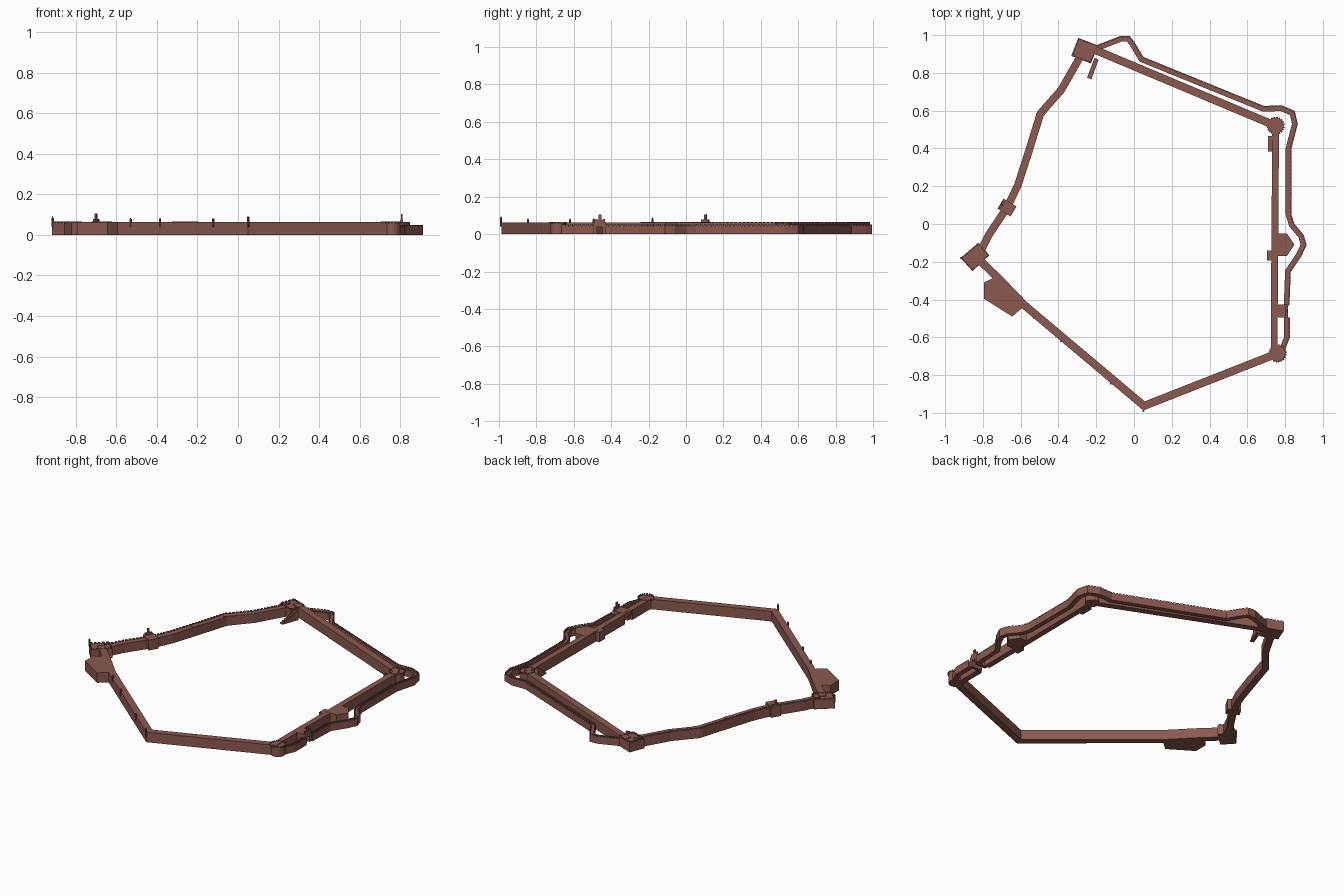
import bpy, bmesh, math
from mathutils import Vector

if "Cube" in bpy.data.objects:
    bpy.data.objects.remove(bpy.data.objects["Cube"])

brick = bpy.data.materials.new("brick")
brick.diffuse_color = (0.26, 0.1, 0.08, 1)
brick.use_nodes = True
brick.node_tree.nodes["Principled BSDF"].inputs["Base Color"].default_value = brick.diffuse_color
H = 0.063


def finish(bm, name):
    bmesh.ops.recalc_face_normals(bm, faces=bm.faces[:])
    me = bpy.data.meshes.new(name)
    bm.to_mesh(me)
    bm.free()
    ob = bpy.data.objects.new(name, me)
    ob.data.materials.append(brick)
    bpy.context.collection.objects.link(ob)
    return ob


def offset_points(path, d):
    """Mitred parallel path; positive d is to the left (outside, going clockwise)."""
    pts = [Vector(p) for p in path]
    out = []
    for i, p in enumerate(pts):
        a = (p - pts[i - 1]).normalized() if i else (pts[1] - p).normalized()
        b = (pts[i + 1] - p).normalized() if i < len(pts) - 1 else a
        n1, n2 = Vector((-a.y, a.x)), Vector((-b.y, b.x))
        m = (n1 + n2).normalized()
        out.append(p + m * d / max(m.dot(n1), 0.5))
    return out


def sweep(name, path, profile):
    bm = bmesh.new()
    cols = [[bm.verts.new((p.x, p.y, z)) for p in offset_points(path, d)] for d, z in profile]
    n = len(cols)
    for i in range(len(path) - 1):
        for j in range(n):
            k = (j + 1) % n
            bm.faces.new((cols[j][i], cols[j][i + 1], cols[k][i + 1], cols[k][i]))
    for end in (0, -1):
        bm.faces.new([c[end] for c in cols])
    return finish(bm, name)


def wall(name, path, w=0.042, h=H):
    return sweep(name, path, [(-w / 2, 0), (w / 2, 0), (w / 2, h), (-w / 2, h)])


def prism(name, pts, z0=0, z1=H):
    bm = bmesh.new()
    lo = [bm.verts.new((x, y, z0)) for x, y in pts]
    hi = [bm.verts.new((x, y, z1)) for x, y in pts]
    bm.faces.new(lo)
    bm.faces.new(hi)
    for i in range(len(pts)):
        k = (i + 1) % len(pts)
        bm.faces.new((lo[i], lo[k], hi[k], hi[i]))
    return finish(bm, name)


def add_box(bm, c, s, ang=0):
    ux, uy = Vector((math.cos(ang), math.sin(ang), 0)), Vector((-math.sin(ang), math.cos(ang), 0))
    v = [[[bm.verts.new(Vector(c) + ux * s[0] * i + uy * s[1] * j + Vector((0, 0, s[2] * k)))
           for k in (-.5, .5)] for j in (-.5, .5)] for i in (-.5, .5)]
    for q in (v[0][0] + v[0][1][::-1], v[1][0] + v[1][1][::-1],
              v[0][0] + v[1][0][::-1], v[0][1] + v[1][1][::-1],
              [v[0][0][0], v[0][1][0], v[1][1][0], v[1][0][0]],
              [v[0][0][1], v[0][1][1], v[1][1][1], v[1][0][1]]):
        bm.faces.new(q)


def boxes(name, items):
    bm = bmesh.new()
    for it in items:
        add_box(bm, *it)
    return finish(bm, name)


def merlons(name, path, d, z0, z1, thick=0.006, pitch=0.022, fill=0.65):
    pts = offset_points(path, d)
    items = []
    for a, b in zip(pts, pts[1:]):
        t = b - a
        n = max(1, round(t.length / pitch))
        for i in range(n):
            c = a + t * (i + 0.5) / n
            items.append(((c.x, c.y, (z0 + z1) / 2), (t.length / n * fill, thick, z1 - z0), math.atan2(t.y, t.x)))
    return boxes(name, items)


def ngon(cx, cy, r, n=20):
    return [(cx + r * math.cos(math.tau * i / n), cy + r * math.sin(math.tau * i / n)) for i in range(n)]


# main curtain walls
wall("north_east_wall", [(-0.25, 0.94), (0.75, 0.52)])
wall("east_wall_north", [(0.75, 0.52), (0.743, -0.425)], 0.036)
wall("east_wall_south", [(0.742, -0.497), (0.742, -0.685)], 0.036)
wall("south_wall", [(0.76, -0.685), (0.053, -0.963), (-0.58, -0.43), (-0.71, -0.295), (-0.84, -0.17)])
west = [(-0.82, -0.16), (-0.77, -0.06), (-0.67, 0.09), (-0.615, 0.205), (-0.565, 0.36),
        (-0.495, 0.585), (-0.385, 0.71), (-0.265, 0.92)]
wall("west_wall", west, 0.04, 0.058)
merlons("west_wall_merlons", west, 0.016, 0.057, 0.065)

# small steps where the west wall changes direction
boxes("west_wall_buttresses", [((-0.562, 0.37, 0.03), (0.05, 0.04, 0.06), 1.25),
                               ((-0.49, 0.588, 0.03), (0.05, 0.04, 0.06), 0.9)])

# corner bastions
nw = [(-0.295, 0.985), (-0.19, 0.945), (-0.228, 0.85), (-0.332, 0.89)]
sw = [(-0.918, -0.18), (-0.825, -0.1), (-0.765, -0.165), (-0.855, -0.25)]
for name, c in (("north_west_bastion", nw), ("west_bastion", sw)):
    prism(name, c, 0, 0.058)
    merlons(name + "_merlons", c + [c[0]], -0.004, 0.057, 0.066)
prism("south_west_bastion", [(-0.795, -0.31), (-0.725, -0.275), (-0.57, -0.425), (-0.645, -0.49), (-0.795, -0.395)])
for name, x, y in (("north_east_round_tower", 0.75, 0.52), ("south_east_round_tower", 0.76, -0.685)):
    prism(name, ngon(x, y, 0.042), 0, 0.058)
    merlons(name + "_merlons", ngon(x, y, 0.042) + [(x + 0.042, y)], -0.003, 0.057, 0.066)

# pointed tower on the east wall
tower = [(0.73, -0.05), (0.81, -0.05), (0.85, -0.11), (0.81, -0.17), (0.73, -0.17)]
prism("east_pointed_tower", tower, 0, 0.064)
boxes("east_inner_annex", [((0.72, -0.167, H / 2), (0.03, 0.055, H))])


# sloping stairs along the inside
def stair(name, a, b, w, steps=8):
    a, b = Vector(a), Vector(b)
    t = b - a
    ang = math.atan2(t.y, t.x)
    items = []
    for i in range(steps):
        h = H * (1 - i / steps)
        c = a + t * (i + 0.5) / steps
        items.append(((c.x, c.y, h / 2), (t.length / steps, w, h), ang))
    boxes(name, items)


stair("north_west_stair", (-0.198, 0.875), (-0.237, 0.77), 0.024)
stair("north_east_stair", (0.72, 0.465), (0.72, 0.385), 0.022)

# lower outer wall with a sunken walk and crenellated parapet
profile = [(-0.015, 0), (0.015, 0), (0.015, 0.043), (0.008, 0.043), (0.008, 0.036),
           (-0.009, 0.036), (-0.009, 0.043), (-0.015, 0.043)]
outer_n = [(-0.2, 0.93), (-0.07, 0.98), (-0.03, 0.98), (-0.01, 0.955), (0.04, 0.872), (0.685, 0.61),
           (0.78, 0.613), (0.838, 0.588), (0.852, 0.53), (0.818, 0.4), (0.818, 0.05), (0.835, -0.005),
           (0.885, -0.065), (0.898, -0.11), (0.872, -0.165), (0.815, -0.25), (0.808, -0.43)]
outer_s = [(0.81, -0.495), (0.81, -0.6), (0.785, -0.66)]
for name, p in (("outer_wall_north", outer_n), ("outer_wall_south", outer_s)):
    sweep(name, p, profile)
    merlons(name + "_merlons", p, 0.0115, 0.042, 0.05, 0.007, 0.02, 0.7)

# east gate: passage piers, lintel, side links and pinnacled gable
boxes("east_gate", [((0.777, -0.437, 0.032), (0.075, 0.02, 0.064)), ((0.777, -0.485, 0.032), (0.075, 0.02, 0.064)),
                    ((0.777, -0.461, 0.051), (0.075, 0.03, 0.026)), ((0.74, -0.461, 0.05), (0.03, 0.075, 0.026)),
                    ((0.808, -0.461, 0.07), (0.012, 0.05, 0.014)), ((0.808, -0.461, 0.084), (0.008, 0.016, 0.04)),
                    ((0.808, -0.438, 0.072), (0.008, 0.008, 0.02)), ((0.808, -0.484, 0.072), (0.008, 0.008, 0.02))])

# west gatehouse
g = math.radians(-31)
boxes("west_gatehouse", [((-0.672, 0.087, 0.033), (0.08, 0.062, 0.066), g),
                         ((-0.7, 0.103, 0.071), (0.012, 0.045, 0.014), g),
                         ((-0.7, 0.103, 0.087), (0.008, 0.014, 0.036), g)])

# little lookout turrets on the outer face
for i, (x, y, z) in enumerate([(-0.915, -0.18, 0.09), (-0.53, -0.495, 0.084), (-0.385, -0.62, 0.084),
                               (-0.123, -0.845, 0.084), (0.05, -0.99, 0.094)]):
    prism(f"lookout_turret_{i}", ngon(x, y, 0.006, 6), 0.04, z - 0.006)
    prism(f"lookout_turret_cap_{i}", ngon(x, y, 0.003, 6), z - 0.006, z)
